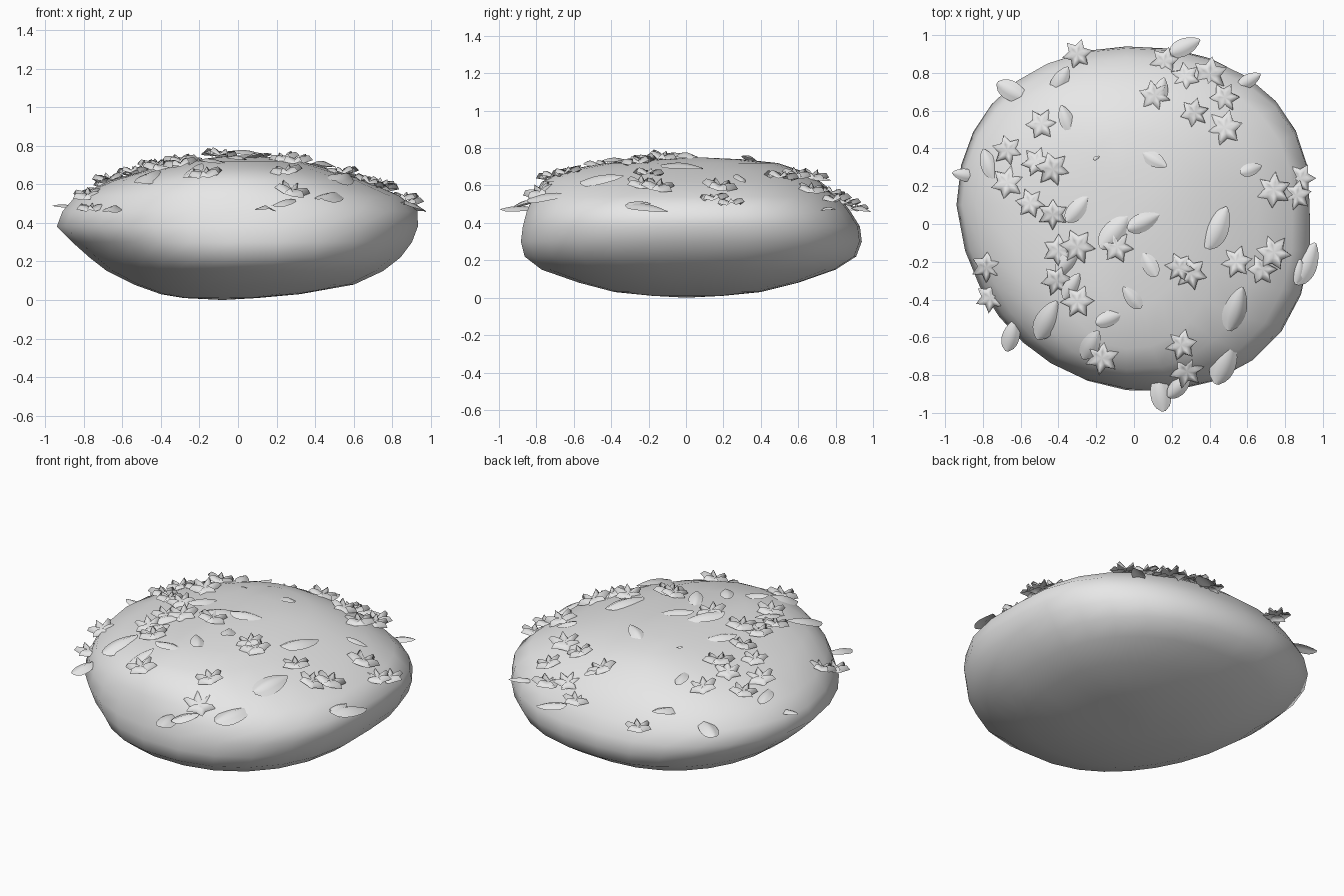
import bpy, bmesh, math, random
from mathutils import Vector, Matrix
from mathutils.bvhtree import BVHTree

random.seed(4)
cube = bpy.data.objects.get("Cube")
if cube:
    bpy.data.objects.remove(cube, do_unlink=True)

grey = bpy.data.materials.new("stone grey")
grey.use_nodes = True
colour = (0.8, 0.8, 0.8, 1)
grey.diffuse_color = colour
grey.node_tree.nodes["Principled BSDF"].inputs["Base Color"].default_value = colour


def finish_mesh(bm, name):
    bmesh.ops.recalc_face_normals(bm, faces=bm.faces)
    for face in bm.faces:
        face.smooth = True
    mesh = bpy.data.meshes.new(name)
    bm.to_mesh(mesh)
    mesh.materials.append(grey)
    return mesh


def add_object(name, mesh):
    obj = bpy.data.objects.new(name, mesh)
    bpy.context.collection.objects.link(obj)
    return obj


def bridge(bm, lower, upper):
    count = len(lower)
    for i in range(count):
        j = (i + 1) % count
        bm.faces.new((lower[i], lower[j], upper[j], upper[i]))


def fan(bm, ring, centre):
    tip = bm.verts.new(centre)
    for i, vert in enumerate(ring):
        bm.faces.new((vert, ring[(i + 1) % len(ring)], tip))


# Boulder: squarish rings given as height, left, right, front and back reach
LEVELS = [
    (.01, -.28, .10, -.18, .20), (.03, -.40, .32, -.38, .40),
    (.08, -.54, .60, -.57, .60), (.15, -.68, .75, -.77, .80),
    (.22, -.77, .84, -.86, .91), (.30, -.86, .90, -.88, .94),
    (.38, -.94, .93, -.87, .93), (.46, -.91, .93, -.85, .88),
    (.54, -.84, .84, -.82, .82), (.62, -.66, .66, -.77, .72),
    (.68, -.46, .47, -.66, .61), (.72, -.26, .33, -.43, .49),
    (.74, -.12, .18, -.15, .30)]
CENTRE = Vector((-.04, .10))


def corner_swell(c, s, z):
    # Each diagonal corner bulges or recedes, fading out towards the top
    if s > 0:
        amount = .02 if c > 0 else -.01
    else:
        amount = .06 if c > 0 else -.065
    return 1 + amount * 2 * abs(s * c) * min(1, (.75 - z) / .3)


def boulder_ring(bm, z, left, right, front, back, segments=28, power=2.2):
    ring = []
    for i in range(segments):
        angle = math.tau * i / segments
        c, s = math.cos(angle), math.sin(angle)
        reach_x = abs((right if c > 0 else left) - CENTRE.x)
        reach_y = abs((back if s > 0 else front) - CENTRE.y)
        offset = Vector((reach_x * math.copysign(abs(c) ** (2 / power), c),
                         reach_y * math.copysign(abs(s) ** (2 / power), s)))
        spot = CENTRE + offset * corner_swell(c, s, z)
        ring.append(bm.verts.new((spot.x, spot.y, z)))
    return ring


bm = bmesh.new()
rings = [boulder_ring(bm, *level) for level in LEVELS]
for lower, upper in zip(rings, rings[1:]):
    bridge(bm, lower, upper)
fan(bm, rings[0], (-.08, 0, 0))
fan(bm, rings[-1], (.03, .08, .75))
add_object("boulder", finish_mesh(bm, "boulder"))
surface = BVHTree.FromBMesh(bm)
bm.free()


# Flower: six broad petals with raised midribs, one unit in radius
def flower_mesh(petals=6):
    bm = bmesh.new()
    rings = []
    for tip, valley, rise, dip in ((.4, .34, .24, .02), (.78, .54, .28, -.08), (1, .58, .02, -.14)):
        ring = []
        for i in range(petals * 2):
            angle = math.pi * i / petals
            radius, z = (valley, dip) if i % 2 else (tip, rise)
            ring.append(bm.verts.new((radius * math.cos(angle), radius * math.sin(angle), z)))
        rings.append(ring)
    for inner, outer in zip(rings, rings[1:]):
        bridge(bm, inner, outer)
    fan(bm, rings[0], (0, 0, .05))
    mesh = finish_mesh(bm, "flower")
    bm.free()
    return mesh


# Leaf: gently cupped oval blade, one unit long, narrowing to its tip
def leaf_mesh(steps=9, width=.26):
    bm = bmesh.new()
    rows = []
    for i in range(steps + 1):
        t = .01 + .98 * i / steps
        half = width * math.sin(math.pi * t ** .8) ** .65
        bend = .08 * math.sin(math.pi * t)
        rows.append([bm.verts.new((t - .5, half * side, bend - .12 * abs(side) * half / width))
                     for side in (-1, -.5, 0, .5, 1)])
    for a, b in zip(rows, rows[1:]):
        for k in range(len(a) - 1):
            bm.faces.new((a[k], b[k], b[k + 1], a[k + 1]))
    mesh = finish_mesh(bm, "leaf")
    bm.free()
    return mesh


def scatter(name, mesh, x, y, turn, size, lift):
    # Rest the piece on the boulder, nearly level; overhanging ones sit lower
    flat = Vector((x, y))
    overhang = max(0, flat.length - .84)
    flat *= 1 - overhang / flat.length
    spot, normal, _, _ = surface.ray_cast(Vector((flat.x, flat.y, 2)), Vector((0, 0, -1)))
    level, wobble = (.9, .12) if overhang else (.6, .22)
    jitter = Vector((random.uniform(-wobble, wobble), random.uniform(-wobble, wobble), 0))
    up = normal * (1 - level) + Vector((0, 0, level)) + jitter
    tilt = Vector((0, 0, 1)).rotation_difference(up.normalized()).to_matrix().to_4x4()
    height = max(.46, spot.z - overhang * .8)
    place = Matrix.Translation((x, y, height + lift))
    obj = add_object(name, mesh)
    obj.matrix_world = place @ tilt @ Matrix.Rotation(turn, 4, "Z") @ Matrix.Scale(size, 4)


# Flowers, as x and y in hundredths
FLOWERS = [
    (-30, 90), (-49, 53), (-67, 39), (-52, 33), (-43, 29), (-67, 22), (-55, 11),
    (-43, 5), (-30, -12), (-9, -12), (-40, -14), (-41, -30), (-30, -41), (-78, -23),
    (-76, -39), (-17, -71), (24, -23), (30, -26), (54, -20), (74, -15), (68, -24),
    (74, 18), (86, 15), (40, 79), (48, 67), (32, 59), (16, 86), (27, 78), (48, 51),
    (11, 68), (25, -64), (28, -78), (88, 24)]
flower = flower_mesh()
for x, y in FLOWERS:
    scatter("flower", flower, x / 100, y / 100, random.uniform(0, 1),
            random.uniform(.08, .1), .015)

# Leaves, as x, y and length in hundredths, then heading in degrees
LEAVES = [
    (-64, 70, 20, -30), (-39, 76, 17, 60), (-36, 56, 15, 110), (-90, 26, 13, 170),
    (-77, 32, 17, 110), (27, 94, 18, 25), (61, 76, 14, 30), (11, 34, 15, -30),
    (62, 29, 13, 20), (44, -2, 25, 65), (-10, -4, 24, 50), (5, 1, 19, 25),
    (-30, 8, 18, 50), (8, -21, 16, 120), (54, -45, 25, 75), (91, -21, 25, 65),
    (-46, -51, 24, 65), (-65, -59, 18, 75), (-13, -50, 16, 20), (-23, -64, 19, 60),
    (-1, -39, 15, 130), (14, -89, 21, 100), (24, -86, 17, 45), (48, -73, 26, 70),
    (-35, -20, 18, 50), (-20, 35, 4, 30), (87, -25, 13, 80), (-33, -33, 16, 60),
    (14, 70, 16, 75)]
leaf = leaf_mesh()
for x, y, length, heading in LEAVES:
    scatter("leaf", leaf, x / 100, y / 100, math.radians(heading), length / 100, .014)
